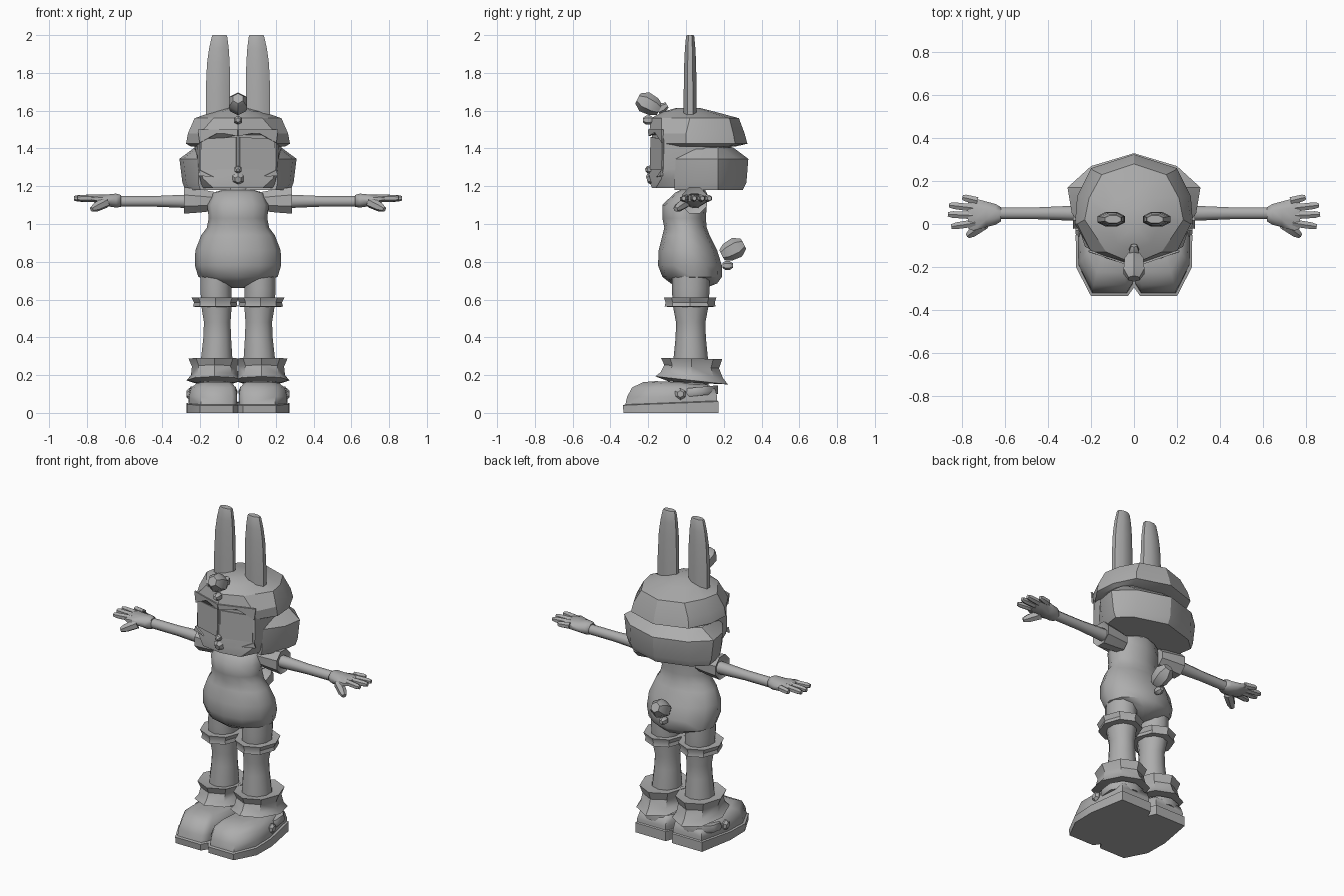
import bpy, bmesh, math
from mathutils import Vector

grey = bpy.data.materials.new("plain_grey")
grey.diffuse_color = (0.42, 0.42, 0.42, 1)


def finish(name, bm, angle=40):
    bmesh.ops.recalc_face_normals(bm, faces=bm.faces)
    me = bpy.data.meshes.new(name)
    bm.to_mesh(me)
    bm.free()
    me.materials.append(grey)
    ob = bpy.data.objects.new(name, me)
    bpy.context.collection.objects.link(ob)
    bpy.ops.object.select_all(action='DESELECT')
    ob.select_set(True)
    bpy.context.view_layer.objects.active = ob
    bpy.ops.object.shade_smooth_by_angle(angle=math.radians(angle))
    return ob


def loft(name, rings, angle=40):
    """Skin a stack of equal-length rings and cap both ends."""
    bm = bmesh.new()
    vs = [[bm.verts.new(p) for p in r] for r in rings]
    n = len(vs[0])
    for a, b in zip(vs, vs[1:]):
        for i in range(n):
            j = (i + 1) % n
            bm.faces.new((a[i], a[j], b[j], b[i]))
    bm.faces.new(vs[0])
    bm.faces.new(vs[-1])
    return finish(name, bm, angle)


def oval(cx, cy, z, rx, ry, n=12, tilt=0.0, turn=0.5):
    pts = []
    for i in range(n):
        a = 2 * math.pi * (i + turn) / n
        y = ry * math.sin(a)
        pts.append((cx + rx * math.cos(a), cy + y, z + tilt * y))
    return pts


def oval_x(x, cy, cz, ry, rz, n=8):
    return [(x, cy + ry * math.cos(2 * math.pi * (i + .5) / n),
             cz + rz * math.sin(2 * math.pi * (i + .5) / n)) for i in range(n)]


def tube(name, p0, p1, profile, n=8):
    """Round part along p0-p1; profile is (fraction, radius) pairs."""
    p0, p1 = Vector(p0), Vector(p1)
    d = p1 - p0
    q = d.to_track_quat('Z', 'Y')
    rings = [[p0 + d * t + q @ Vector((r * math.cos(2 * math.pi * (i + .5) / n),
                                       r * math.sin(2 * math.pi * (i + .5) / n), 0))
              for i in range(n)] for t, r in profile]
    return loft(name, rings)


def flip(s, rings):
    return [[(s * x, y, z) for x, y, z in r] for r in rings]


def half_ring(z, pts):
    """Mirror a front-to-back half outline into a closed ring."""
    return [(x, y, z) for x, y in pts] + [(-x, y, z) for x, y in pts[-2:0:-1]]


# head with lower hair and cheek tufts
loft("head", [
    half_ring(1.19, [(0, -.18), (.13, -.16), (.19, -.04), (.19, .12), (.13, .19), (0, .22)]),
    half_ring(1.24, [(0, -.20), (.185, -.13), (.2, -.08), (.21, .10), (.16, .19), (0, .22)]),
    half_ring(1.29, [(0, -.19), (.2, -.12), (.21, -.08), (.23, .10), (.18, .2), (0, .24)]),
    half_ring(1.47, [(0, -.18), (.2, -.115), (.22, -.05), (.23, .08), (.18, .2), (0, .24)])], 30)
back_hair = [(1.18, .9, .30), (1.22, .95, .32), (1.345, 1, .33), (1.405, .74, .25)]
loft("lower_hair", [
    half_ring(z, [(0, .0), (.21 * min(1, s + .05), -.06), (.29 * s, .05), (.31 * s, .17),
                  (.2, yb - .06), (0, yb)]) for z, s, yb in back_hair], 30)

# upper hair cap with fringe
loft("upper_hair", [
    half_ring(1.41, [(0, -.1), (.19, -.08), (.25, .03), (.24, .13), (.19, .22), (0, .26)]),
    half_ring(1.425, [(0, -.1), (.2, -.11), (.275, .0), (.265, .13), (.2, .26), (0, .325)]),
    half_ring(1.48, [(0, -.195), (.2, -.13), (.265, .0), (.25, .13), (.19, .25), (0, .31)]),
    half_ring(1.56, [(0, -.185), (.13, -.13), (.23, .02), (.21, .12), (.15, .23), (0, .28)]),
    half_ring(1.595, [(0, -.12), (.08, -.09), (.13, .02), (.12, .07), (.08, .12), (0, .15)]),
    half_ring(1.615, [(0, -.05), (.03, -.04), (.05, .02), (.05, .04), (.03, .06), (0, .07)])], 30)

# nose and chin
tube("nose", (0, -.185, 1.29), (0, -.215, 1.285), [(0, .02), (.6, .02), (1, .008)], 6)
tube("mouth", (0, -.19, 1.24), (0, -.207, 1.235), [(0, .035), (1, .018)], 6)

# neck and body
loft("neck", [oval(0, .04, z, .075, .065) for z in (1.1, 1.22)])
body = [(1.18, .085, -.03, .10), (1.165, .135, -.06, .11), (1.10, .163, -.125, .11),
        (1.03, .155, -.125, .105), (.98, .165, -.115, .11), (.94, .195, -.125, .125),
        (.86, .226, -.145, .165), (.78, .228, -.148, .19), (.72, .21, -.125, .19),
        (.685, .11, -.08, .165), (.66, .025, -.01, .10)]
loft("body", [oval(0, (a + b) / 2, z, rx, (b - a) / 2, 12, 0, 0) for z, rx, a, b in body], 50)

# bobble ornament on the forehead and bobble tail
for name, o, s in (("hair_bobble", Vector((0, -.14, 1.605)), -1), ("tail", Vector((0, .19, .835)), 1)):
    tube(name, o, o + Vector((0, s * .115, .06)),
         [(0, .03), (.25, .05), (.7, .056), (1, .03)], 6)
    k = o + Vector((0, s * .06, -.055))
    if s > 0:
        k = o + Vector((0, .03, -.055))
    tube(name + "_knot", k + Vector((0, -.028, 0)), k + Vector((0, .028, 0)),
         [(0, .012), (.3, .024), (.7, .024), (1, .012)], 6)
tube("hair_tie", (0, -.15, 1.6), (0, -.10, 1.63), [(0, .02), (.5, .028), (1, .015)], 6)

for s, side in ((1, "left"), (-1, "right")):
    # ear
    ear = [(1.55, .106, .07, .037), (1.7, .106, .070, .037), (1.85, .104, .065, .034),
           (1.93, .101, .056, .03), (1.99, .098, .045, .024), (2.0, .098, .04, .02)]
    loft(side + "_ear", flip(s, [oval(cx, .022, z, rx, ry, 8) for z, cx, rx, ry in ear]), 50)

    # eye plate, cheek mark and fringe lock
    def plate(name, pts, t=.006):
        loft(name, flip(s, [[(x, y, z) for x, y, z in pts],
                            [(x + t * .35, y - t, z) for x, y, z in pts]]))
    plate(side + "_eye", [(.008, -.186, 1.29), (.19, -.123, 1.285),
                          (.19, -.121, 1.45), (.008, -.182, 1.46)])
    plate(side + "_cheek_mark", [(.13, -.147, 1.25), (.21, -.122, 1.255), (.2, -.124, 1.285)], .009)
    plate(side + "_fringe", [(0, -.192, 1.5), (.0, -.19, 1.465), (.10, -.157, 1.485),
                             (.2, -.121, 1.43), (.21, -.12, 1.5)], .009)

    # sleeve, arm and glove
    loft(side + "_sleeve", flip(s, [oval_x(.13, .045, 1.12, .055, .055, 8),
                                    oval_x(.20, .045, 1.122, .065, .066, 8),
                                    oval_x(.285, .045, 1.125, .073, .076, 8),
                                    oval_x(.27, .045, 1.125, .045, .045, 8)]))
    arm = [(.2, .04), (.3, .037), (.45, .03), (.66, .03)]
    loft(side + "_arm", flip(s, [oval_x(x, .05, 1.12, r, r) for x, r in arm]), 60)
    loft(side + "_hand", flip(s, [oval_x(.62, .045, 1.122, .036, .034),
                                  oval_x(.645, .045, 1.124, .052, .04),
                                  oval_x(.69, .045, 1.125, .065, .034),
                                  oval_x(.75, .045, 1.133, .082, .024),
                                  oval_x(.775, .045, 1.135, .07, .016)]), 60)
    fingers = [(.73, .108, .80, .125), (.75, .075, .862, .088),
               (.75, .04, .868, .045), (.74, .005, .852, -.012)]
    for i, (x0, y0, x1, y1) in enumerate(fingers):
        tube(f"{side}_finger_{i + 1}", (s * x0, y0, 1.136), (s * x1, y1, 1.136),
             [(0, .02), (.8, .018), (1, .012)], 6)
    tube(side + "_thumb", (s * .70, .0, 1.115), (s * .775, -.055, 1.078),
         [(0, .03), (.7, .025), (1, .014)], 6)

    # leg
    leg = [(.74, .115, .088, .10), (.66, .117, .086, .10), (.57, .114, .085, .095),
           (.48, .11, .074, .078), (.40, .11, .077, .08), (.28, .113, .088, .092),
           (.1, .118, .085, .095)]
    loft(side + "_leg", flip(s, [oval(cx, .025, z, rx, ry, 10) for z, cx, rx, ry in leg]), 60)

    # knee band
    band = [(.56, .095, .10), (.563, .118, .135), (.585, .113, .13), (.612, .127, .14), (.61, .09, .10)]
    loft(side + "_knee_band", flip(s, [oval(.12, .022, z, rx, ry, 8, 0, 0) for z, rx, ry in band]), 35)

    # slouched sock cuff
    cuff = [(.28, .09, .10, 0), (.288, .138, .162, -.02), (.245, .12, .145, -.06),
            (.20, .125, .165, -.09), (.172, .148, .192, -.11), (.16, .10, .12, -.05)]
    loft(side + "_sock_cuff", flip(s, [oval(.124, .03, z, rx, ry, 8, t, 0)
                                       for z, rx, ry, t in cuff]), 35)

    # shoe: sole, upper, strap and button
    plan = [(.1, 0), (.74, 0), (.99, .26), (1, .55), (.85, 1), (.08, 1), (0, .9), (0, .08)]

    def sole_ring(z, x0, x1, y0, y1, lift=0):
        return [(x0 + u * (x1 - x0), y0 + v * (y1 - y0), z + lift * v) for u, v in plan]
    loft(side + "_sole", flip(s, [sole_ring(0, .0, .272, -.33, .172),
                                  sole_ring(.04, .0, .272, -.335, .172, .02),
                                  sole_ring(.045, .01, .258, -.32, .165, .02)]), 30)
    loft(side + "_shoe", flip(s, [sole_ring(.04, .008, .26, -.322, .165),
                                  sole_ring(.085, .005, .262, -.312, .165),
                                  sole_ring(.135, .012, .25, -.285, .155, -.01),
                                  sole_ring(.163, .035, .22, -.225, .13, -.02),
                                  sole_ring(.168, .07, .18, -.16, .08, -.01)]), 60)
    loft(side + "_strap", flip(s, [oval(.132, .055, z, rx, .115, 10, .1)
                                   for z, rx in ((.09, .125), (.11, .137), (.135, .125))]))
    tube(side + "_button", (s * .235, -.03, .10), (s * .272, -.03, .10),
         [(0, .026), (.6, .032), (1, .018)], 6)
